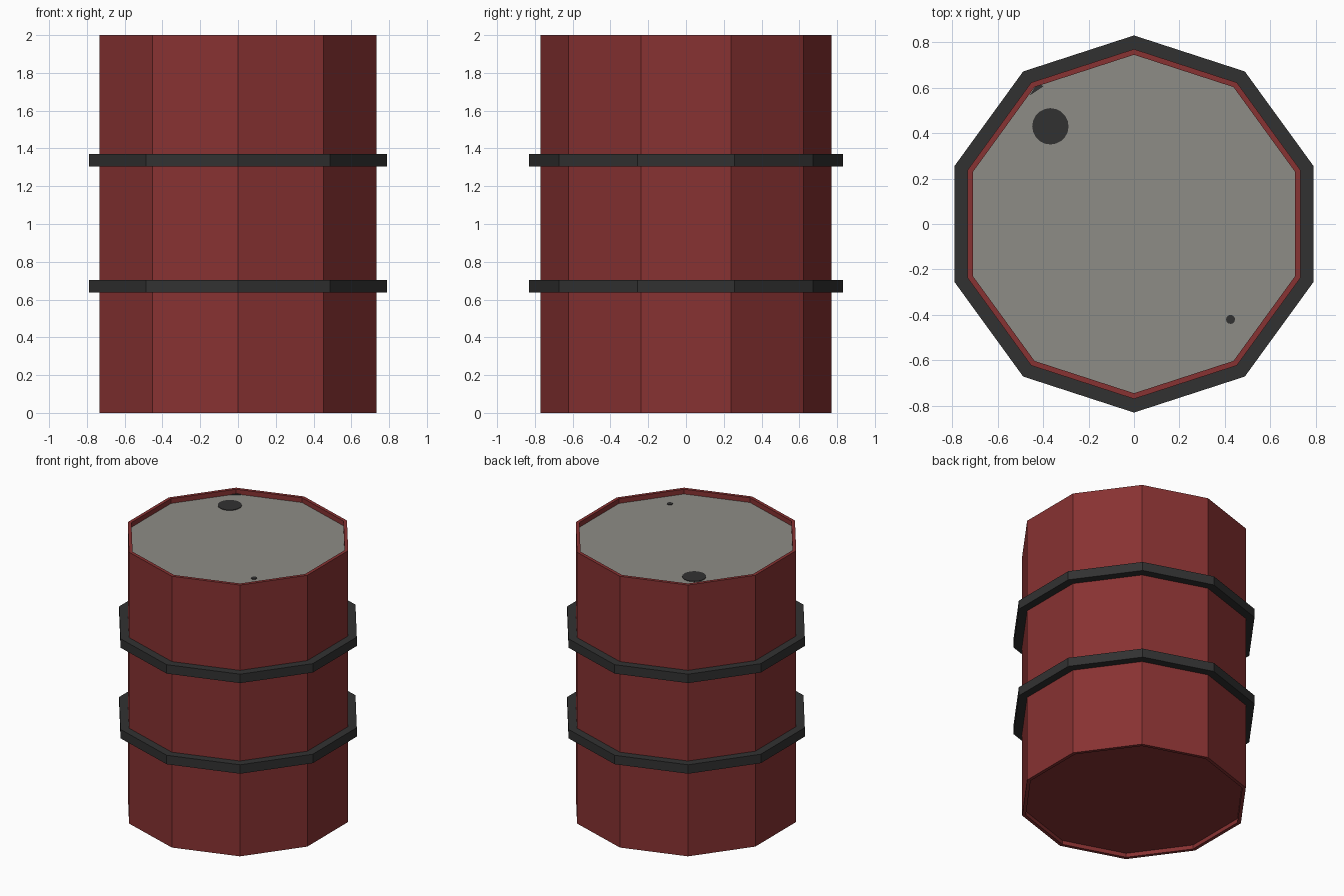
import bpy, bmesh, math

if "Cube" in bpy.data.objects:
    bpy.data.objects.remove(bpy.data.objects["Cube"])

SIDES = 10


def material(name, rgb):
    m = bpy.data.materials.new(name)
    m.diffuse_color = (*rgb, 1)
    m.use_nodes = True
    m.node_tree.nodes["Principled BSDF"].inputs["Base Color"].default_value = m.diffuse_color
    return m


red = material("barrel red", (0.245, 0.032, 0.032))
grey = material("lid grey", (0.270, 0.262, 0.238))
dark = material("dark grey", (0.031, 0.031, 0.031))


def finish(name, bm, mat):
    bmesh.ops.recalc_face_normals(bm, faces=bm.faces)
    me = bpy.data.meshes.new(name)
    bm.to_mesh(me)
    bm.free()
    me.materials.append(mat)
    ob = bpy.data.objects.new(name, me)
    bpy.context.collection.objects.link(ob)
    return ob


def lathe(name, profile, mat, closed=False):
    """Ten-sided lathe of (radius, z) points; open profiles get end caps."""
    bm = bmesh.new()
    rings = []
    for r, z in profile:
        angles = [math.pi / 2 + 2 * math.pi * i / SIDES for i in range(SIDES)]
        rings.append([bm.verts.new((r * math.cos(a), r * math.sin(a), z)) for a in angles])
    pairs = list(zip(rings, rings[1:]))
    if closed:
        pairs.append((rings[-1], rings[0]))
    else:
        bm.faces.new(rings[0])
        bm.faces.new(rings[-1])
    for a, b in pairs:
        for i in range(SIDES):
            j = (i + 1) % SIDES
            bm.faces.new((a[i], a[j], b[j], b[i]))
    return finish(name, bm, mat)


def plate(name, points, z, mat, thick=0.004):
    """Thin flat plate from an outline."""
    bm = bmesh.new()
    low = [bm.verts.new((x, y, z)) for x, y in points]
    top = [bm.verts.new((x, y, z + thick)) for x, y in points]
    bm.faces.new(low)
    bm.faces.new(top)
    n = len(points)
    for i in range(n):
        j = (i + 1) % n
        bm.faces.new((low[i], low[j], top[j], top[i]))
    return finish(name, bm, mat)


def circle(x, y, r, n=20):
    return [(x + r * math.cos(2 * math.pi * i / n), y + r * math.sin(2 * math.pi * i / n))
            for i in range(n)]


# Drum with raised rims and recessed ends; the top end is the grey lid
LID = 1.965
drum = lathe("drum_body", [(0.745, 0.03), (0.745, 0), (0.77, 0), (0.77, 2),
                           (0.745, 2), (0.745, LID)], red)
drum.data.materials.append(grey)
for p in drum.data.polygons:
    if p.normal.z > 0.9 and p.center.z < 1.99 and p.center.z > 1.9:
        p.material_index = 1

# Two hoops round the drum
for name, z in (("lower_hoop", 0.67), ("upper_hoop", 1.338)):
    h = 0.033
    lathe(name, [(0.76, z - h), (0.83, z - h), (0.83, z + h), (0.76, z + h)], dark, closed=True)

# Filler hole, vent hole and small stain on the lid
plate("filler_hole", circle(-0.368, 0.43, 0.08), LID, dark)
plate("vent_hole", circle(0.425, -0.42, 0.02, 12), LID, dark)
plate("edge_stain", [(-0.46, 0.565), (-0.40, 0.605), (-0.41, 0.616), (-0.437, 0.602)], LID, dark)
